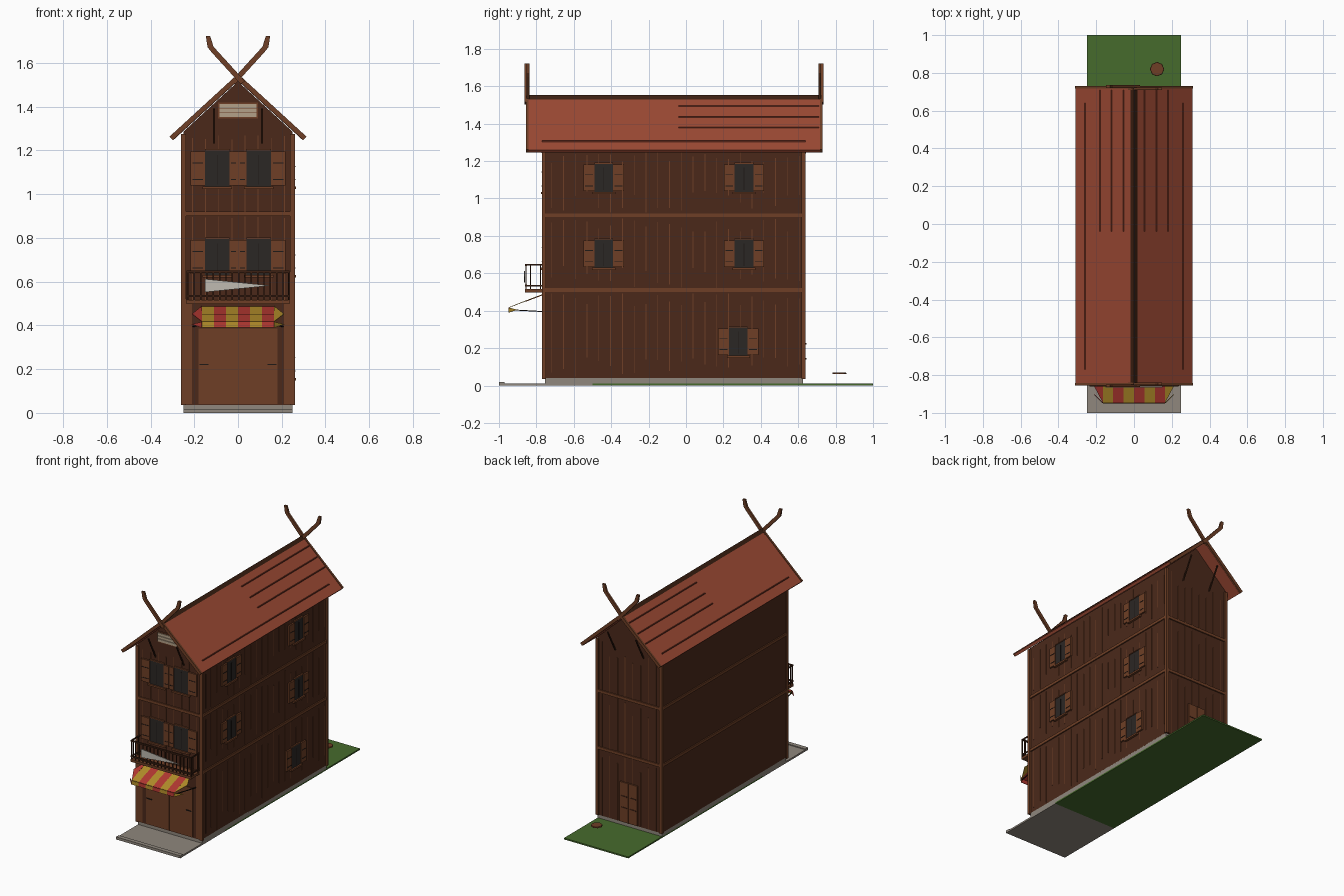
import bpy, bmesh, math, random
from mathutils import Vector, Matrix

if "Cube" in bpy.data.objects:
    bpy.data.objects.remove(bpy.data.objects["Cube"])
random.seed(4)

def mat(name, r, g, b):
    m = bpy.data.materials.new(name)
    m.diffuse_color = [(c / 255) ** 2.2 for c in (r, g, b)] + [1]
    m.use_nodes = True
    m.node_tree.nodes["Principled BSDF"].inputs["Base Color"].default_value = m.diffuse_color
    return m

WALL = mat("dark_wood", 76, 45, 32)
TRIM = mat("trim_wood", 110, 65, 42)
DARK = mat("deep_wood", 62, 37, 25)
ROOF = mat("roof_red", 155, 75, 55)
SEAM = mat("roof_seam", 110, 52, 38)
PANE = mat("glass", 47, 43, 41)
IRON = mat("iron", 35, 30, 28)
STONE = mat("stone", 142, 134, 124)
GRASS = mat("grass", 72, 106, 48)
YEL = mat("yellow_cloth", 175, 138, 45)
RED = mat("red_cloth", 175, 58, 52)
CLOTH = mat("pale_cloth", 190, 185, 175)
CREAM = mat("cream", 178, 160, 135)

def finish(name, bm, m):
    bmesh.ops.recalc_face_normals(bm, faces=bm.faces[:])
    me = bpy.data.meshes.new(name)
    bm.to_mesh(me)
    bm.free()
    ob = bpy.data.objects.new(name, me)
    me.materials.append(m)
    bpy.context.collection.objects.link(ob)
    return ob

def boxes(name, m, items):
    """items: (x0, x1, y0, y1, z0, z1)"""
    bm = bmesh.new()
    for x0, x1, y0, y1, z0, z1 in items:
        mx = Matrix.Translation(((x0 + x1) / 2, (y0 + y1) / 2, (z0 + z1) / 2)) @ \
            Matrix.Diagonal((abs(x1 - x0), abs(y1 - y0), abs(z1 - z0), 1))
        bmesh.ops.create_cube(bm, size=1, matrix=mx)
    return finish(name, bm, m)

def prisms(name, m, shapes):
    """shapes: (xz outline, y0, y1)"""
    bm = bmesh.new()
    for pts, y0, y1 in shapes:
        f = bm.faces.new([bm.verts.new((x, y0, z)) for x, z in pts])
        r = bmesh.ops.extrude_face_region(bm, geom=[f])
        vs = [v for v in r["geom"] if isinstance(v, bmesh.types.BMVert)]
        bmesh.ops.translate(bm, verts=vs, vec=(0, y1 - y0, 0))
    return finish(name, bm, m)

def rods(name, m, segs, t):
    """square rods between pairs of points"""
    bm = bmesh.new()
    for a, b in segs:
        a, b = Vector(a), Vector(b)
        rot = (b - a).to_track_quat('Z', 'Y').to_matrix().to_4x4()
        mx = Matrix.Translation((a + b) / 2) @ rot @ Matrix.Diagonal((t, t, (b - a).length, 1))
        bmesh.ops.create_cube(bm, size=1, matrix=mx)
    return finish(name, bm, m)

X, YF, YB = 0.25, -0.76, 0.63

def on(face, u0, u1, z0, z1, d0, d1):
    """box lying on a wall: u along the wall, d outward from it"""
    if face == "front":
        return (u0, u1, YF - d1, YF - d0, z0, z1)
    if face == "back":
        return (u0, u1, YB + d0, YB + d1, z0, z1)
    return (X + d0, X + d1, u0, u1, z0, z1)

# Plot, plinth and body
boxes("lawn", GRASS, [(-X, X, -0.5, 1, 0, 0.01)])
boxes("pavement", STONE, [(-X, X, -1, -0.5, 0, 0.012), (-X, X, -1, -0.97, 0, 0.018)])
boxes("plinth", STONE, [(-X, X, -0.755, 0.625, 0.01, 0.04)])
prisms("house_body", WALL, [([(-X, 0.035), (X, 0.035), (X, 1.285), (0, 1.515), (-X, 1.285)], YF, YB)])

# Corner posts and floor bands
boxes("corner_posts", TRIM, [(s * 0.238, s * 0.26, y, y + 0.02, 0.035, 1.275)
                             for s in (-1, 1) for y in (-0.769, 0.618)])
boxes("floor_bands", TRIM, [(-0.258, 0.258, -0.768, 0.638, z - 0.01, z + 0.01) for z in (0.51, 0.91)])

# Vertical plank battens on the front, right and back walls
planks = []
for z0, z1 in ((0.04, 0.5), (0.52, 0.9), (0.92, 1.27)):
    for i in range(22):
        a = -0.72 + i * 0.063
        planks.append(on("right", a, a + 0.004, z0 + random.uniform(0, 0.12), z1 - random.uniform(0, 0.08), 0, 0.003))
    for i in range(8):
        a = -0.21 + i * 0.06
        planks.append(on("back", a, a + 0.004, z0, z1 - random.uniform(0, 0.1), 0, 0.003))
        if z0 > 0.5:
            planks.append(on("front", a, a + 0.004, z0, z1 - random.uniform(0, 0.02), 0, 0.003))
boxes("plank_battens", TRIM, planks)

# Shuttered windows: (wall, centre, bottom, top, half pane, left shutter, right shutter)
wins = [("right", u, z, z + 0.15, 0.05, 0.058, 0.058)
        for u, z in ((-0.44, 1.035), (0.31, 1.035), (-0.44, 0.63), (0.31, 0.63), (0.28, 0.16))]
for z in (1.035, 0.63):
    wins += [("front", -0.095, z, z + 0.165, 0.056, 0.066, 0.038),
             ("front", 0.095, z, z + 0.165, 0.056, 0.038, 0.066)]
panes, shutters, frames, iron = [], [], [], []
for f, u, z0, z1, h, sl, sr in wins:
    panes.append(on(f, u - h, u + h, z0, z1, 0, 0.006))
    frames += [on(f, u - h - 0.012, u + h + 0.012, z0 - 0.012, z0, 0, 0.016),
               on(f, u - h, u + h, z1, z1 + 0.006, 0, 0.01)]
    iron.append(on(f, u - 0.002, u + 0.002, z0 + 0.01, z1 - 0.02, 0.006, 0.009))
    for a, b in ((u - h - sl, u - h), (u + h, u + h + sr)):
        shutters.append(on(f, a, b, z0 + 0.004, z1 - 0.004, 0, 0.011))
        for z in (z0 + 0.03, z1 - 0.06):
            iron.append(on(f, a + 0.008, b - 0.008, z, z + 0.004, 0.01, 0.013))
boxes("window_panes", PANE, panes)
boxes("window_frames", TRIM, frames)
boxes("shutters", TRIM, shutters)
boxes("window_ironwork", IRON, iron)

# Shop front with wide doors
boxes("shop_doors", TRIM, [on("front", -0.18, -0.001, 0.04, 0.385, 0, 0.006),
                           on("front", 0.001, 0.18, 0.04, 0.385, 0, 0.006),
                           on("front", -0.238, -0.21, 0.04, 0.5, 0, 0.005),
                           on("front", 0.21, 0.238, 0.04, 0.5, 0, 0.005)])
boxes("shop_door_handles", IRON, [on("front", s * 0.155 - 0.02, s * 0.155 + 0.02, 0.218, 0.224, 0.006, 0.01)
                                  for s in (-1, 1)])

# Back double door
boxes("back_door", TRIM, [on("back", a, a + 0.066, 0.04, 0.32, 0, 0.01) for a in (-0.068, 0.002)])
boxes("back_door_bars", WALL, [on("back", a, a + 0.046, z, z + 0.006, 0.01, 0.013)
                               for a in (-0.058, 0.012) for z in (0.14, 0.22)])

# Attic louvre
boxes("louvre_frame", TRIM, [on("front", -0.092, 0.092, 1.345, 1.42, 0, 0.006)])
boxes("louvre_slats", CREAM, [on("front", -0.085, 0.085, 1.352 + i * 0.021, 1.37 + i * 0.021, 0.005, 0.012)
                              for i in range(3)])

# Roof, ridge cap and seams
prisms("roof", ROOF, [([(0.31, 1.26), (0, 1.545), (-0.31, 1.26), (-0.297, 1.246), (0, 1.518), (0.297, 1.246)],
                       -0.845, 0.72)])
prisms("ridge_cap", DARK, [([(0.018, 1.53), (0, 1.552), (-0.018, 1.53)], -0.85, 0.725)])
seams = []
for s in (-1, 1):
    for x, y0, y1 in ((0.055, -0.04, 0.71), (0.12, -0.04, 0.71), (0.18, -0.04, 0.71), (0.26, -0.77, 0.64)):
        z = 1.545 - x * 0.285 / 0.31
        seams.append(((s * x, y0, z), (s * x, y1, z)))
rods("roof_seams", SEAM, seams, 0.006)

# Barge boards with crossed horns at both gables
barge, horn = [], []
for y0, y1 in ((-0.856, -0.842), (0.717, 0.731)):
    for s in (-1, 1):
        barge.append(([(s * 0.313, 1.263), (0, 1.55), (0, 1.52), (s * 0.298, 1.247)], y0, y1))
        o = -0.008 if (s < 0) == (y0 < 0) else 0.004
        horn.append(([(-s * 0.032, 1.516), (s * 0.112, 1.674), (s * 0.127, 1.722), (s * 0.147, 1.722),
                      (s * 0.139, 1.672), (s * 0.122, 1.65), (-s * 0.012, 1.503)], y0 + o, y1 + o))
prisms("barge_boards", TRIM, barge)
prisms("gable_horns", TRIM, horn)

# Struts under the gable overhangs
rods("gable_struts", DARK, [((s * 0.11, yw, 1.23), (s * 0.11, yo, 1.33 + 0.06))
                            for s in (-1, 1) for yw, yo in ((YF, -0.84), (YB, 0.715))], 0.008)

# Balcony
boxes("balcony_floor", TRIM, [(-0.235, 0.235, -0.86, YF, 0.498, 0.515)])
rail = [(-0.235, 0.235, -0.86, -0.85, z, z + 0.01) for z in (0.53, 0.64)]
rail += [(-0.232 + i * 0.029, -0.226 + i * 0.029, -0.858, -0.852, 0.515, 0.645) for i in range(17)]
for s in (-1, 1):
    rail += [(s * 0.235, s * 0.228, -0.86, YF, z, z + 0.008) for z in (0.53, 0.642)]
    rail += [(s * 0.235, s * 0.228, y, y + 0.006, 0.515, 0.645) for y in (-0.835, -0.78)]
boxes("balcony_railing", DARK, rail)
prisms("balcony_pennant", CLOTH, [([(-0.15, 0.612), (-0.15, 0.552), (0.15, 0.582)], -0.865, -0.861)])

# Striped awning with pointed sides
rows = [(-0.765, 0.486), (-0.86, 0.45), (-0.945, 0.416), (-0.947, 0.39)]
edges = [-0.165 + 0.055 * i for i in range(7)]
for name, m, first, side in (("awning_yellow", YEL, 0, 1), ("awning_red", RED, 1, -1)):
    bm = bmesh.new()
    for i in range(first, 6, 2):
        for (ya, za), (yb, zb) in zip(rows, rows[1:]):
            bm.faces.new([bm.verts.new(p) for p in ((edges[i], ya, za), (edges[i + 1], ya, za),
                                                    (edges[i + 1], yb, zb), (edges[i], yb, zb))])
    e, t = side * 0.165, side * 0.21
    for tri in (((e, *rows[0]), (t, *rows[1]), (e, *rows[2])),
                ((e, *rows[2]), (t, -0.9, 0.405), (e, *rows[3]))):
        bm.faces.new([bm.verts.new(p) for p in tri])
    sol = finish(name, bm, m).modifiers.new("thickness", 'SOLIDIFY')
    sol.thickness = 0.003
rods("awning_arms", IRON, [((s * 0.205, YF, 0.395), (s * 0.165, -0.94, 0.405)) for s in (-1, 1)], 0.005)

# Small round seat in the back yard
bm = bmesh.new()
bmesh.ops.create_cone(bm, cap_ends=True, segments=8, radius1=0.038, radius2=0.036, depth=0.008,
                      matrix=Matrix.Translation((0.122, 0.82, 0.065)))
finish("yard_seat", bm, TRIM)
